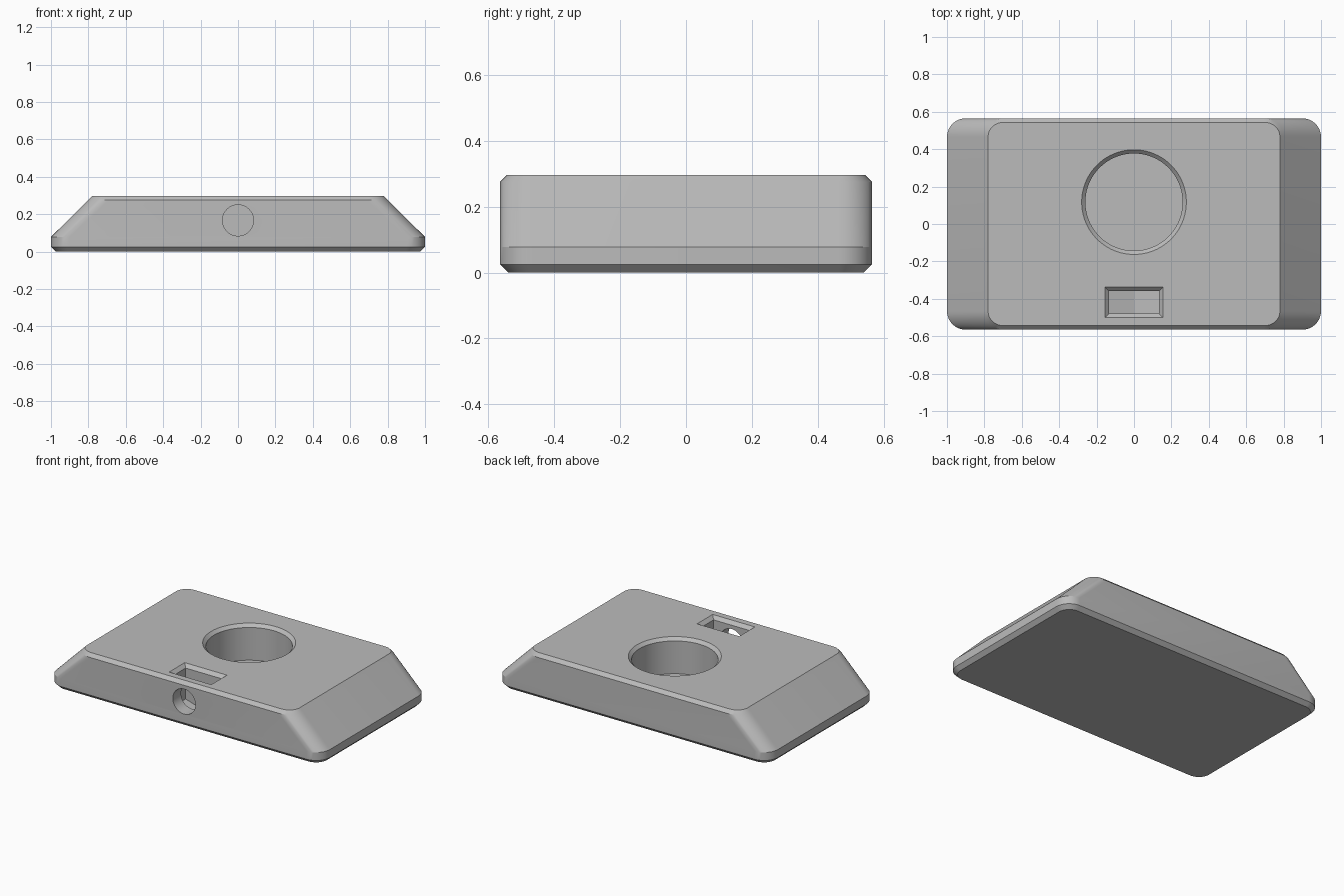
import bpy, bmesh
from math import sin, cos, pi

cube = bpy.data.objects.get("Cube")
if cube:
    bpy.data.objects.remove(cube, do_unlink=True)

grey = bpy.data.materials.new("light grey")
grey.use_nodes = True
grey.diffuse_color = (0.5, 0.5, 0.5, 1)
grey.node_tree.nodes["Principled BSDF"].inputs["Base Color"].default_value = (0.5, 0.5, 0.5, 1)


def loft(name, rings):
    """Join stacked rings of points into a closed solid."""
    bm = bmesh.new()
    loops = [[bm.verts.new(p) for p in ring] for ring in rings]
    n = len(loops[0])
    for a, b in zip(loops, loops[1:]):
        for i in range(n):
            j = (i + 1) % n
            bm.faces.new((a[i], a[j], b[j], b[i]))
    bm.faces.new(loops[0][::-1])
    bm.faces.new(loops[-1])
    bmesh.ops.recalc_face_normals(bm, faces=bm.faces)
    mesh = bpy.data.meshes.new(name)
    bm.to_mesh(mesh)
    bm.free()
    mesh.materials.append(grey)
    obj = bpy.data.objects.new(name, mesh)
    bpy.context.collection.objects.link(obj)
    return obj


def rounded_rect(z, hx, hy, rx, ry, steps=10):
    pts = []
    for k, (sx, sy) in enumerate(((1, 1), (-1, 1), (-1, -1), (1, -1))):
        for i in range(steps + 1):
            a = (k + i / steps) * pi / 2
            pts.append((sx * (hx - rx) + rx * cos(a), sy * (hy - ry) + ry * sin(a), z))
    return pts


def circle(r, z, cy, n=80):
    return [(r * cos(2 * pi * i / n), cy + r * sin(2 * pi * i / n), z) for i in range(n)]


def slot_ring(z, hx, hy, z_mid=None):
    """Rectangle with midpoints on its long sides, for a V-shaped floor."""
    m = z if z_mid is None else z_mid
    cy = -0.419
    return [(-hx, cy - hy, z), (0, cy - hy, m), (hx, cy - hy, z),
            (hx, cy + hy, z), (0, cy + hy, m), (-hx, cy + hy, z)]


# Wedge-sided body with rounded corners and chamfered rims
body = loft("body", [
    rounded_rect(0, 0.975, 0.54, 0.08, 0.08),
    rounded_rect(0.025, 1, 0.565, 0.1, 0.1),
    rounded_rect(0.078, 1, 0.565, 0.1, 0.1),
    rounded_rect(0.275, 0.802, 0.565, 0.11, 0.1),
    rounded_rect(0.297, 0.78, 0.543, 0.08, 0.075),
])

# Round pocket with a chamfered lip
pocket = loft("pocket_cutter", [
    circle(0.26, 0.06, 0.117), circle(0.26, 0.277, 0.117),
    circle(0.28, 0.297, 0.117), circle(0.28, 0.4, 0.117)])

# Rectangular slot with a chamfered lip and V floor
slot = loft("slot_cutter", [
    slot_ring(0.07, 0.133, 0.06, 0.03), slot_ring(0.275, 0.133, 0.06),
    slot_ring(0.297, 0.155, 0.082), slot_ring(0.4, 0.155, 0.082)])
# Split the bent slot floor along its crease
bm = bmesh.new()
bm.from_mesh(slot.data)
bmesh.ops.connect_verts(bm, verts=[v for v in bm.verts if abs(v.co.x) < 0.001 and v.co.z < 0.05])
bm.to_mesh(slot.data)
bm.free()

# Round hole from the front wall into the slot
hole = loft("hole_cutter", [
    [(x, y, z + 0.167) for x, z, _ in circle(0.083, 0, 0, 48)] for y in (-0.7, -0.42)])

bpy.context.view_layer.objects.active = body
for cutter in (pocket, slot, hole):
    mod = body.modifiers.new(cutter.name, "BOOLEAN")
    mod.operation = "DIFFERENCE"
    mod.solver = "EXACT"
    mod.object = cutter
    bpy.ops.object.modifier_apply(modifier=mod.name)
    bpy.data.objects.remove(cutter, do_unlink=True)

bpy.ops.object.select_all(action="DESELECT")
body.select_set(True)
bpy.ops.object.shade_smooth_by_angle(angle=pi / 9)
